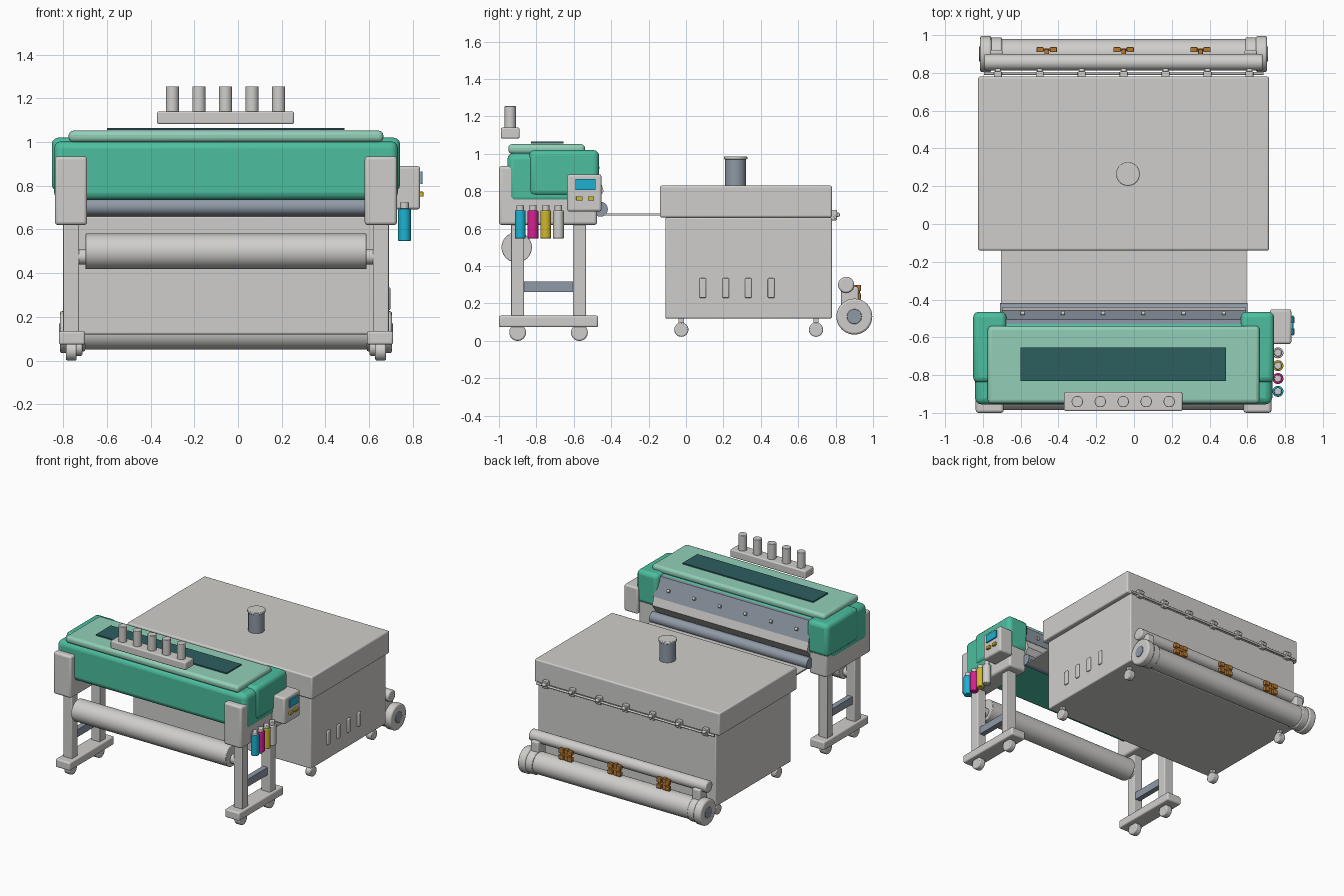
import bpy, bmesh, math
from mathutils import Matrix, Vector

if "Cube" in bpy.data.objects:
    bpy.data.objects.remove(bpy.data.objects["Cube"])

CX = -0.055  # centre line of the machine along x


def material(name, r, g, b):
    m = bpy.data.materials.new(name)
    lin = [((c / 255 + 0.055) / 1.055) ** 2.4 for c in (r, g, b)]
    m.diffuse_color = (*lin, 1)
    m.use_nodes = True
    m.node_tree.nodes["Principled BSDF"].inputs["Base Color"].default_value = m.diffuse_color
    return m


GREY = material("light grey", 207, 206, 203)
GREEN = material("green", 76, 190, 159)
MINT = material("pale green", 146, 207, 184)
TEAL = material("dark teal glass", 44, 94, 95)
STEEL = material("blue grey", 143, 153, 166)
CYAN = material("cyan", 28, 178, 210)
MAGENTA = material("magenta", 215, 32, 145)
YELLOW = material("yellow", 208, 184, 45)
BRONZE = material("bronze", 184, 120, 50)


def finish(name, bm, mat, bevel=0.0, segments=3):
    bmesh.ops.recalc_face_normals(bm, faces=bm.faces)
    mesh = bpy.data.meshes.new(name)
    bm.to_mesh(mesh)
    bm.free()
    mesh.materials.append(mat)
    ob = bpy.data.objects.new(name, mesh)
    bpy.context.collection.objects.link(ob)
    if bevel:
        mod = ob.modifiers.new("rounding", 'BEVEL')
        mod.width, mod.segments, mod.limit_method = bevel, segments, 'ANGLE'
    bpy.context.view_layer.objects.active = ob
    ob.select_set(True)
    bpy.ops.object.shade_smooth_by_angle(angle=math.radians(35))
    ob.select_set(False)
    return ob


def box(name, x, y, z, mat, bevel=0.0):
    """Box from (min, max) ranges on each axis."""
    bm = bmesh.new()
    bmesh.ops.create_cube(bm, size=1)
    for v in bm.verts:
        v.co = Vector([(r[0] + r[1]) / 2 + c * (r[1] - r[0]) for r, c in zip((x, y, z), v.co)])
    return finish(name, bm, mat, bevel)


def cylinder(name, centre, radius, length, axis, mat, bevel=0.0, sides=32):
    bm = bmesh.new()
    bmesh.ops.create_cone(bm, cap_ends=True, segments=sides, radius1=radius, radius2=radius, depth=length)
    if axis == 'X':
        bm.transform(Matrix.Rotation(math.pi / 2, 4, 'Y'))
    bm.transform(Matrix.Translation(centre))
    return finish(name, bm, mat, bevel, 2)


def extrusion(name, profile, x, mat, bevel=0.0):
    """Extrude a (y, z) profile along x."""
    bm = bmesh.new()
    face = bm.faces.new([bm.verts.new((x[0], py, pz)) for py, pz in profile])
    new = bmesh.ops.extrude_face_region(bm, geom=[face])["geom"]
    bmesh.ops.translate(bm, vec=(x[1] - x[0], 0, 0),
                        verts=[g for g in new if isinstance(g, bmesh.types.BMVert)])
    return finish(name, bm, mat, bevel)


def mirrored(s, inner, outer):
    """x range at given distances from the centre line, on side s."""
    return tuple(sorted((CX + s * inner, CX + s * outer)))


# --- Dryer cabinet ---
box("dryer_body", (-0.795, 0.685), (-0.11, 0.78), (0.12, 0.66), GREY, 0.008)
box("dryer_lid", (-0.825, 0.715), (-0.14, 0.78), (0.66, 0.83), GREY, 0.01)
cylinder("chimney", (-0.032, 0.265, 0.90), 0.056, 0.15, 'Z', STEEL)
cylinder("chimney_cap", (-0.032, 0.265, 0.979), 0.063, 0.016, 'Z', GREY, 0.004)
for y in (0.09, 0.212, 0.333, 0.455):
    box("vent_slot", (0.68, 0.697), (y - 0.018, y + 0.018), (0.23, 0.335), GREY, 0.006)
for s in (-1, 1):
    for y in (-0.025, 0.695):
        cylinder("dryer_castor", (CX + s * 0.68, y, 0.06), 0.038, 0.045, 'X', GREY, 0.006)
        box("dryer_castor_stem", mirrored(s, 0.667, 0.693), (y - 0.014, y + 0.014), (0.07, 0.125), GREY)

# --- Rear lid latches on a rod ---
cylinder("latch_rod", (CX, 0.797, 0.662), 0.008, 1.48, 'X', GREY, sides=12)
for i in range(7):
    x = CX + (i - 3) * 0.222
    box("latch_plate", (x - 0.021, x + 0.021), (0.775, 0.808), (0.645, 0.70), GREY, 0.005)
    cylinder("latch_knob", (x, 0.812, 0.675), 0.012, 0.03, 'X', GREY, 0.003, 16)

# --- Rear take-up roller ---
cylinder("take_up_roller", (CX, 0.90, 0.13), 0.08, 1.42, 'X', GREY)
cylinder("tension_bar", (CX, 0.856, 0.30), 0.043, 1.475, 'X', GREY, 0.008)
for s in (-1, 1):
    cylinder("roller_flange", (CX + s * 0.73, 0.90, 0.13), 0.096, 0.06, 'X', GREY, 0.01, 40)
    cylinder("roller_neck", (CX + s * 0.675, 0.90, 0.13), 0.088, 0.06, 'X', GREY, 0.006, 40)
    cylinder("roller_hub", (CX + s * 0.745, 0.90, 0.13), 0.04, 0.04, 'X', STEEL, 0.003)
    box("roller_bracket", mirrored(s, 0.64, 0.705), (0.83, 0.922), (0.17, 0.29), GREY, 0.01)
for x in (-0.462, CX, 0.352):
    box("clamp_core", (x - 0.045, x + 0.045), (0.915, 0.929), (0.252, 0.27), BRONZE, 0.003)
    box("clamp_hook", (x - 0.012, x + 0.012), (0.89, 0.925), (0.215, 0.30), BRONZE, 0.003)
    for s in (-1, 1):
        for z in (0.237, 0.283):
            box("clamp_pad", (x + s * 0.035 - 0.019, x + s * 0.035 + 0.019), (0.91, 0.936),
                (z - 0.017, z + 0.017), BRONZE, 0.004)

# --- Sheet running from printer to dryer ---
box("film_sheet", (-0.705, 0.595), (-0.47, -0.10), (0.67, 0.68), GREY)

# --- Printer housing ---
box("printer_body", (-0.842, 0.732), (-0.955, -0.515), (0.735, 1.005), GREEN, 0.035)
box("printer_lid", (-0.775, 0.665), (-0.95, -0.54), (1.0, 1.052), MINT, 0.02)
box("lid_window", (-0.60, 0.487), (-0.83, -0.655), (1.056, 1.065), TEAL)
for s in (-1, 1):
    box("side_cover", mirrored(s, 0.62, 0.797), (-0.84, -0.465), (0.775, 1.02), GREEN, 0.03)
    box("end_cap", mirrored(s, 0.635, 0.783), (-1.0, -0.475), (0.62, 0.935), GREY, 0.015)

# --- Output side: tilted panel with bolts, platen and roller ---
extrusion("rear_panel", [(-0.53, 0.86), (-0.455, 0.86), (-0.505, 1.0), (-0.53, 1.0)], (-0.70, 0.59), STEEL)
extrusion("platen", [(-0.90, 0.745), (-0.485, 0.735), (-0.44, 0.80), (-0.46, 0.865), (-0.90, 0.865)],
          (-0.70, 0.59), GREY)
cylinder("output_roller", (CX, -0.458, 0.704), 0.04, 1.31, 'X', STEEL)
for i in range(6):
    cylinder("panel_bolt", (-0.59 + i * 0.213, -0.472, 0.925), 0.011, 0.02, 'X', GREY, sides=12)

# --- Stand ---
for s in (-1, 1):
    box("foot", mirrored(s, 0.645, 0.765), (-1.0, -0.47), (0.073, 0.135), GREY, 0.01)
    box("leg_brace", mirrored(s, 0.685, 0.725), (-0.88, -0.59), (0.262, 0.318), STEEL)
    for y in (-0.90, -0.57):
        box("leg", mirrored(s, 0.672, 0.745), (y - 0.035, y + 0.035), (0.12, 0.64), GREY, 0.006)
        cylinder("castor", (CX + s * 0.708, y, 0.045), 0.045, 0.05, 'X', GREY, 0.008)
    cylinder("feed_spindle", (CX + s * 0.66, -0.90, 0.475), 0.035, 0.05, 'X', GREY)
cylinder("feed_roll", (CX, -0.905, 0.50), 0.081, 1.288, 'X', GREY, 0.004, 40)

# --- Spool rack above the lid ---
box("rack_bar", (-0.37, 0.256), (-0.99, -0.89), (1.082, 1.14), GREY, 0.008)
for i in range(5):
    cylinder("rack_spool", (-0.30 + i * 0.1215, -0.94, 1.19), 0.03, 0.13, 'Z', GREY, 0.003)

# --- Control panel ---
box("control_box", (0.72, 0.833), (-0.635, -0.452), (0.692, 0.89), GREY, 0.012)
box("control_screen", (0.836, 0.845), (-0.59, -0.485), (0.807, 0.865), CYAN)
for y in (-0.57, -0.508):
    box("control_button", (0.83, 0.849), (y - 0.017, y + 0.017), (0.75, 0.773), YELLOW, 0.003)

# --- Ink bottles ---
for i, (label, mat) in enumerate((("cyan", CYAN), ("magenta", MAGENTA), ("yellow", YELLOW), ("white", GREY))):
    y = -0.886 + i * 0.068
    cylinder(label + "_ink_bottle", (0.762, y, 0.622), 0.029, 0.15, 'Z', mat, 0.004)
    cylinder("bottle_cap", (0.762, y, 0.71), 0.02, 0.032, 'Z', GREY, 0.004, 20)
